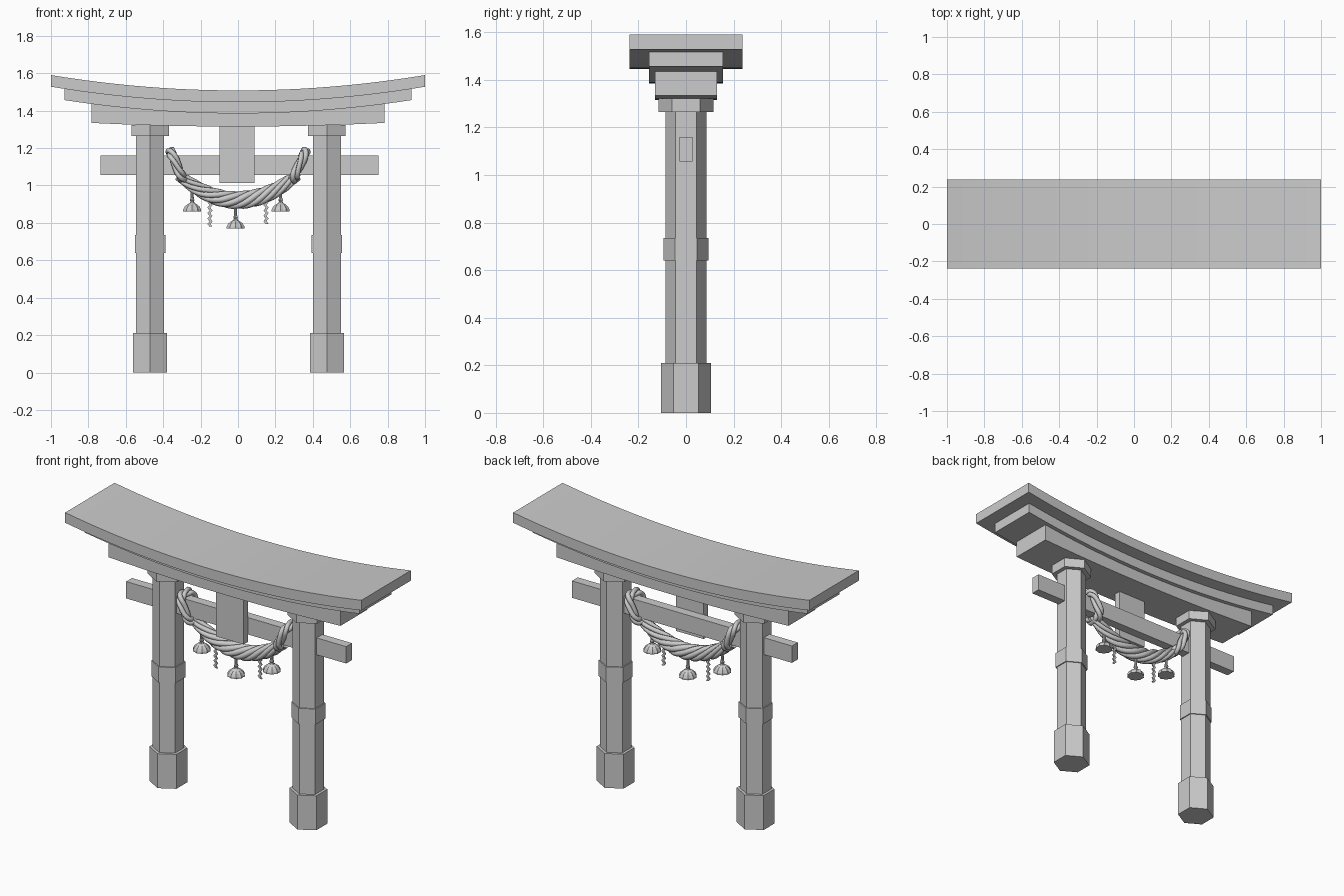
import bpy, bmesh
from math import sin, cos, pi, copysign
from mathutils import Vector

if "Cube" in bpy.data.objects:
    bpy.data.objects.remove(bpy.data.objects["Cube"])


def finish(name, bm, smooth=False):
    bmesh.ops.recalc_face_normals(bm, faces=bm.faces)
    me = bpy.data.meshes.new(name)
    bm.to_mesh(me)
    bm.free()
    for p in me.polygons:
        p.use_smooth = smooth
    ob = bpy.data.objects.new(name, me)
    bpy.context.collection.objects.link(ob)
    return ob


def box(name, x0, x1, y0, y1, z0, z1):
    bm = bmesh.new()
    bmesh.ops.create_cube(bm, size=1)
    for v in bm.verts:
        v.co = ((x0 + x1) / 2 + v.co.x * (x1 - x0),
                (y0 + y1) / 2 + v.co.y * (y1 - y0),
                (z0 + z1) / 2 + v.co.z * (z1 - z0))
    return finish(name, bm)


def prism(name, outline, y0, y1):
    """Extrude an x-z outline along y."""
    bm = bmesh.new()
    f = bm.faces.new([bm.verts.new((x, y0, z)) for x, z in outline])
    ext = bmesh.ops.extrude_face_region(bm, geom=[f])
    for v in ext["geom"]:
        if isinstance(v, bmesh.types.BMVert):
            v.co.y = y1
    return finish(name, bm)


def curved_beam(name, half, depth, top, bottom, n=24):
    """Beam whose top and bottom rise as (centre height, curvature)."""
    xs = [half * (2 * i / n - 1) for i in range(n + 1)]
    outline = [(x, bottom[0] + bottom[1] * x * x) for x in xs]
    outline += [(x, top[0] + top[1] * x * x) for x in reversed(xs)]
    return prism(name, outline, -depth, depth)


def lathe(name, profile, sides, loc, flute=0.0):
    """Capped stack of rings (radius, z) with a corner facing front."""
    bm = bmesh.new()
    rings = []
    for r, z in profile:
        ring = []
        for i in range(sides):
            a = pi / 2 + 2 * pi * i / sides
            k = r * (1 - flute * (i % 2))
            ring.append(bm.verts.new((loc[0] + k * cos(a), loc[1] + k * sin(a), loc[2] + z)))
        rings.append(ring)
    for a, b in zip(rings, rings[1:]):
        for i in range(sides):
            j = (i + 1) % sides
            bm.faces.new((a[i], a[j], b[j], b[i]))
    bm.faces.new(rings[0])
    bm.faces.new(rings[-1])
    return finish(name, bm)


def rope(name, path, normal, strands, offset, radius, turns, closed=False, scale=lambda t: 1):
    """Twisted strands following a planar path."""
    cu = bpy.data.curves.new(name, 'CURVE')
    cu.dimensions = '3D'
    cu.bevel_depth = radius
    cu.bevel_resolution = 1
    cu.use_fill_caps = True
    n = len(path)
    for s in range(strands):
        sp = cu.splines.new('POLY')
        sp.points.add(n - 1)
        sp.use_cyclic_u = closed
        sp.use_smooth = True
        for i, p in enumerate(path):
            if closed:
                tan, t = path[(i + 1) % n] - path[i - 1], i / n
            else:
                tan, t = path[min(i + 1, n - 1)] - path[max(i - 1, 0)], i / (n - 1)
            side = tan.cross(normal).normalized()
            a = 2 * pi * (s / strands + turns * t)
            q = p + (side * cos(a) + normal * sin(a)) * offset * scale(t)
            sp.points[i].co = (*q, 1)
            sp.points[i].radius = scale(t)
    ob = bpy.data.objects.new(name, cu)
    bpy.context.collection.objects.link(ob)
    bpy.ops.object.select_all(action='DESELECT')
    ob.select_set(True)
    bpy.context.view_layer.objects.active = ob
    bpy.ops.object.convert(target='MESH')
    return ob


# Curved roof and the two lintels below it
curved_beam("roof", 1.0, 0.238, (1.508, 0.082), (1.445, 0.083))
curved_beam("upper_lintel", 0.927, 0.155, (1.448, 0.083), (1.385, 0.083))
curved_beam("lower_lintel", 0.783, 0.13, (1.388, 0.083), (1.315, 0.032))

# Hexagonal pillars with foot, band and collar
for side, x in (("left", -0.47), ("right", 0.475)):
    for part, r, z0, z1 in (("pillar", 0.087, 0.02, 1.31), ("pillar_foot", 0.105, 0, 0.21),
                            ("pillar_band", 0.094, 0.64, 0.735), ("pillar_collar", 0.116, 1.265, 1.322)):
        lathe(f"{side}_{part}", [(r, z0), (r, z1)], 6, (x, 0, 0))

# Tie beam and blank tablet
box("tie_beam", -0.735, 0.75, -0.028, 0.028, 1.057, 1.16)
box("tablet", -0.1, 0.087, -0.07, -0.026, 1.012, 1.33)

# Hanging rope
path = [Vector((x, 0, 0.922 + 1.35 * x * x)) for x in (-0.315 + 0.63 * i / 48 for i in range(49))]
rope("hanging_rope", path, Vector((0, 1, 0)), 6, 0.031, 0.018, 1.5,
     scale=lambda t: 0.65 + 0.35 * sin(pi * t))

# Rope loops round the tie beam
for side, s in (("left", -1), ("right", 1)):
    loop = []
    for i in range(48):
        a = 2 * pi * i / 48
        u = copysign(abs(cos(a)) ** 0.65, cos(a))
        v = copysign(abs(sin(a)) ** 0.65, sin(a))
        loop.append(Vector((s * (0.328 + 0.032 * u), 0.056 * v, 1.108 + 0.072 * u)))
    normal = Vector((0.072, 0, -s * 0.032)).normalized()
    rope(f"{side}_rope_loop", loop, normal, 3, 0.014, 0.0145, 2, closed=True)

# Fluted tassels
bell = [(0.051, 0), (0.05, 0.01), (0.041, 0.026), (0.027, 0.037), (0.014, 0.044),
        (0.01, 0.052), (0.013, 0.06), (0.009, 0.07), (0.008, 0.12)]
for name, x, z in (("left", -0.245, 0.862), ("middle", -0.013, 0.77), ("right", 0.228, 0.862)):
    lathe(f"{name}_tassel", bell, 20, (x, 0, z), 0.1)

# Zigzag paper streamers
for name, x, top in (("left", -0.15, 0.91), ("right", 0.15, 0.925)):
    zig = [(x + (0.006 if i % 2 else -0.006), top - 0.0145 * i) for i in range(10)]
    outline = [(a - 0.008, b) for a, b in zig] + [(a + 0.008, b) for a, b in reversed(zig)]
    prism(f"{name}_streamer", outline, -0.004, 0.004)
